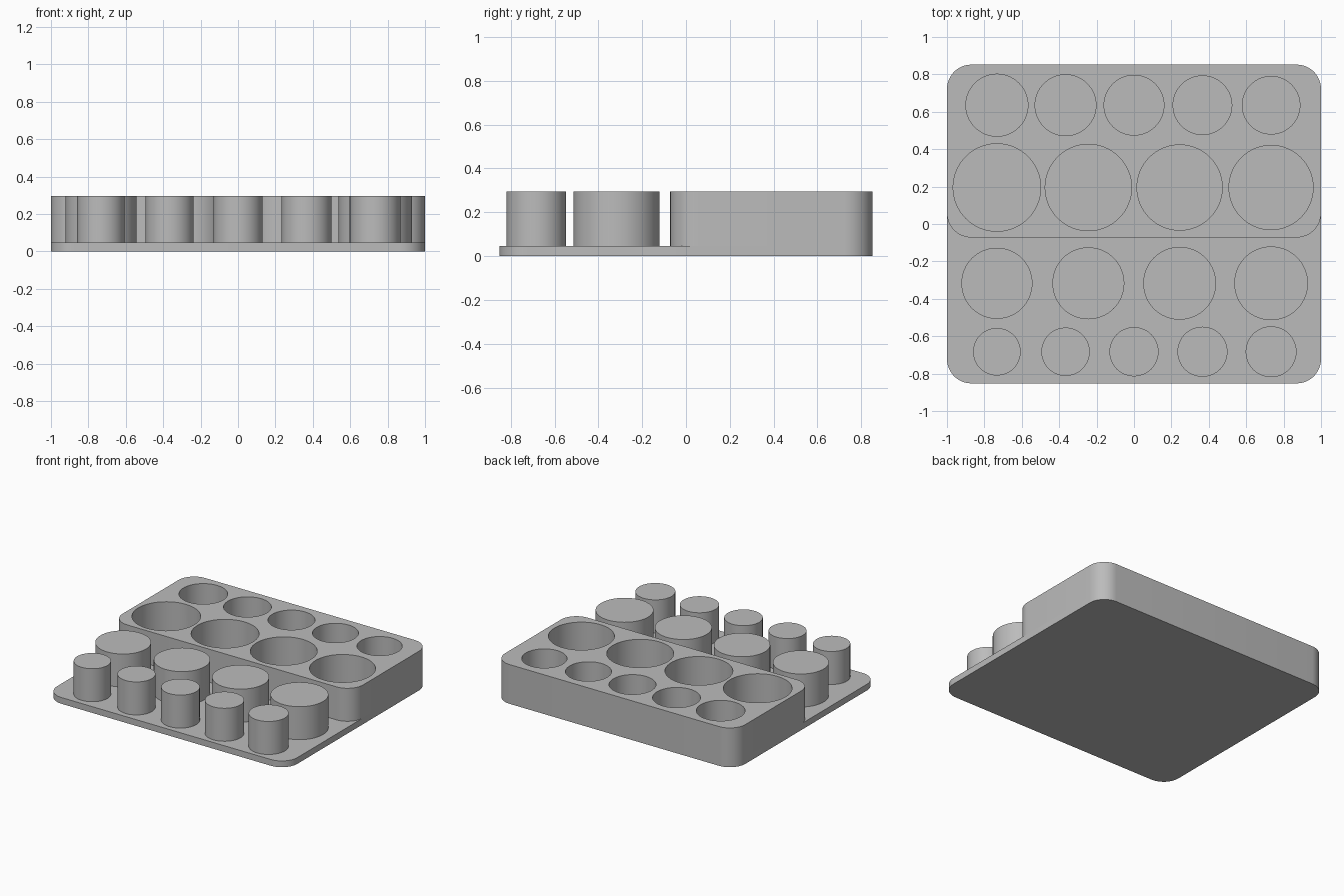
import bpy, bmesh, math

cube = bpy.data.objects.get("Cube")
if cube:
    bpy.data.objects.remove(cube, do_unlink=True)

WIDTH, DEPTH, CORNER = 1.0, 0.852, 0.13   # half sizes and corner radius
BASE_TOP, TOP = 0.047, 0.295
BLOCK_FRONT = -0.072
SMALL_X = [-0.733, -0.366, 0.0, 0.366, 0.733]
LARGE_X = [-0.733, -0.244, 0.244, 0.733]

grey = bpy.data.materials.new("plain_grey")
grey.use_nodes = True
colour = (0.5, 0.5, 0.5, 1)
grey.diffuse_color = colour
grey.node_tree.nodes["Principled BSDF"].inputs["Base Color"].default_value = colour


def finish(name, bm):
    bmesh.ops.recalc_face_normals(bm, faces=bm.faces)
    mesh = bpy.data.meshes.new(name)
    bm.to_mesh(mesh)
    bm.free()
    mesh.materials.append(grey)
    obj = bpy.data.objects.new(name, mesh)
    bpy.context.collection.objects.link(obj)
    return obj


def prism(bm, outline, z0, z1):
    """Extrude a flat outline straight up."""
    face = bm.faces.new([bm.verts.new((x, y, z0)) for x, y in outline])
    moved = bmesh.ops.extrude_face_region(bm, geom=[face], use_keep_orig=True)["geom"]
    bmesh.ops.translate(bm, vec=(0, 0, z1 - z0),
                        verts=[v for v in moved if isinstance(v, bmesh.types.BMVert)])


def rounded_rect(y0, y1, steps=12):
    cy, hy = (y0 + y1) / 2, (y1 - y0) / 2 - CORNER
    points = []
    for i, (sx, sy) in enumerate([(1, 1), (-1, 1), (-1, -1), (1, -1)]):
        for k in range(steps + 1):
            a = (i + k / steps) * math.pi / 2
            points.append((sx * (WIDTH - CORNER) + CORNER * math.cos(a),
                           cy + sy * hy + CORNER * math.sin(a)))
    return points


def row(bm, xs, y, first, last, z0, z1, sides=64):
    """A row of cylinders whose radius changes evenly from first to last."""
    for i, x in enumerate(xs):
        r = first + (last - first) * i / (len(xs) - 1)
        prism(bm, [(x + r * math.cos(2 * math.pi * k / sides),
                    y + r * math.sin(2 * math.pi * k / sides)) for k in range(sides)], z0, z1)


def boolean(target, other, operation):
    mod = target.modifiers.new(operation.lower(), "BOOLEAN")
    mod.operation, mod.solver, mod.object = operation, "EXACT", other
    bpy.context.view_layer.objects.active = target
    bpy.ops.object.modifier_apply(modifier=mod.name)
    bpy.data.objects.remove(other, do_unlink=True)


def smooth(obj):
    bpy.ops.object.select_all(action="DESELECT")
    obj.select_set(True)
    bpy.context.view_layer.objects.active = obj
    bpy.ops.object.shade_smooth_by_angle(angle=math.radians(30))


# Base slab
bm = bmesh.new()
prism(bm, rounded_rect(-DEPTH, DEPTH), 0, BASE_TOP)
smooth(finish("base_plate", bm))

# Raised block with two rows of round sockets
bm = bmesh.new()
prism(bm, rounded_rect(BLOCK_FRONT, DEPTH), BASE_TOP, TOP)
block = finish("socket_block", bm)
bm = bmesh.new()
row(bm, SMALL_X, 0.635, 0.166, 0.154, BASE_TOP - 0.1, TOP + 0.1)
row(bm, LARGE_X, 0.195, 0.234, 0.225, BASE_TOP - 0.1, TOP + 0.1)
cutter = finish("socket_cutter", bm)
cutter.hide_render = True
boolean(block, cutter, "DIFFERENCE")
smooth(block)

# Two rows of pegs standing on the base
for name, xs, y, first, last in [("large_pegs", LARGE_X, -0.317, 0.190, 0.197),
                                 ("small_pegs", SMALL_X, -0.683, 0.127, 0.136)]:
    bm = bmesh.new()
    row(bm, xs, y, first, last, BASE_TOP, TOP)
    smooth(finish(name, bm))
